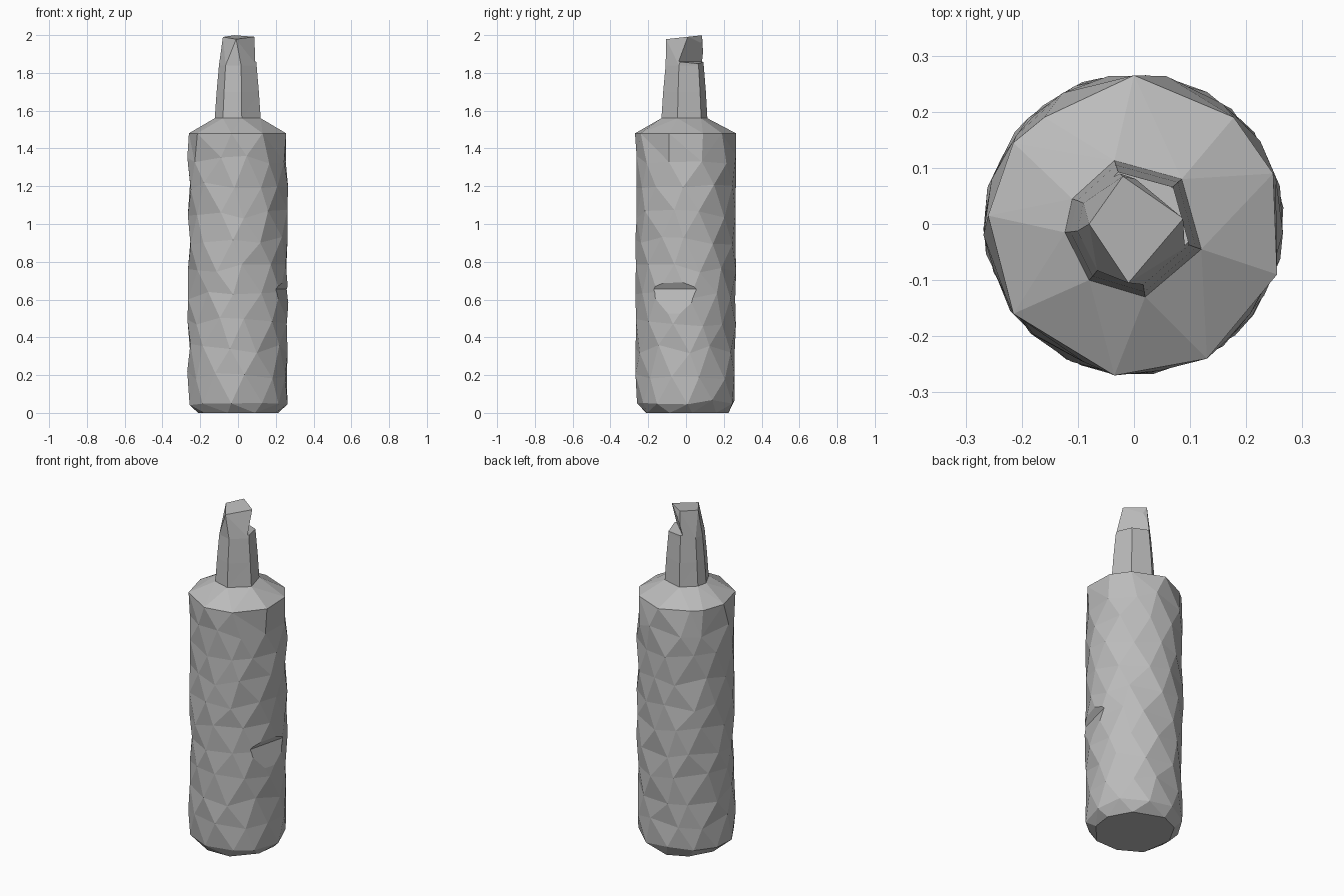
import bpy, bmesh, math, random
from mathutils import Vector

random.seed(4)
TAU = 2 * math.pi

if "Cube" in bpy.data.objects:
    bpy.data.objects.remove(bpy.data.objects["Cube"], do_unlink=True)


def make_material(name, value):
    mat = bpy.data.materials.new(name)
    mat.use_nodes = True
    colour = (value, value, value, 1)
    mat.diffuse_color = colour
    mat.node_tree.nodes["Principled BSDF"].inputs["Base Color"].default_value = colour
    return mat


def angle_of(point):
    return math.atan2(point[1], point[0]) % TAU


def outline(points, z, tilt=0):
    """Ring through given corners, ordered by angle; tilt raises the back."""
    points = sorted(points, key=angle_of)
    return [Vector((x, y, z + tilt * y)) for x, y in points]


def rough_ring(count, radius, z, phase, wobble, lift):
    """Hand-chipped ring: a circle with uneven radius, spacing and height."""
    points = []
    for i in range(count):
        a = TAU * (i + phase + random.uniform(-0.15, 0.15)) / count
        r = radius + random.uniform(-wobble, wobble)
        points.append(Vector((r * math.cos(a), r * math.sin(a),
                              z + random.uniform(-lift, lift))))
    return sorted(points, key=angle_of)


def zip_rings(bm, low, high):
    """Triangle strip between two rings that may differ in corner count."""
    def angles(ring):
        found = [angle_of(v.co) for v in ring]
        return found + [found[0] + TAU]
    a, b = angles(low), angles(high)
    n, m = len(low), len(high)
    i = j = 0
    while i < n or j < m:
        if j == m or (i < n and a[i + 1] < b[j + 1]):
            bm.faces.new((low[i % n], low[(i + 1) % n], high[j % m]))
            i += 1
        else:
            bm.faces.new((low[i % n], high[(j + 1) % m], high[j % m]))
            j += 1


def loft(name, rings, material):
    bm = bmesh.new()
    loops = [[bm.verts.new(p) for p in ring] for ring in rings]
    bm.faces.new(list(reversed(loops[0])))
    for low, high in zip(loops, loops[1:]):
        zip_rings(bm, low, high)
    bm.faces.new(loops[-1])
    bmesh.ops.recalc_face_normals(bm, faces=bm.faces)
    mesh = bpy.data.meshes.new(name)
    bm.to_mesh(mesh)
    bm.free()
    mesh.materials.append(material)
    obj = bpy.data.objects.new(name, mesh)
    bpy.context.collection.objects.link(obj)
    return obj


def notch_cutter(name, profile, heading, material, half=0.4):
    """Wedge: (distance, height) profile swept sideways across a heading."""
    out = Vector((math.cos(heading), math.sin(heading), 0))
    side = Vector((-out.y, out.x, 0))
    bm = bmesh.new()
    for s in (-half, half):
        for d, z in profile:
            bm.verts.new(out * d + side * s + Vector((0, 0, z)))
    bmesh.ops.convex_hull(bm, input=bm.verts)
    bmesh.ops.recalc_face_normals(bm, faces=bm.faces)
    mesh = bpy.data.meshes.new(name)
    bm.to_mesh(mesh)
    bm.free()
    mesh.materials.append(material)
    obj = bpy.data.objects.new(name, mesh)
    bpy.context.collection.objects.link(obj)
    return obj


def carve(target, cutter):
    mod = target.modifiers.new("notch", "BOOLEAN")
    mod.operation = "DIFFERENCE"
    mod.solver = "EXACT"
    mod.object = cutter
    bpy.context.view_layer.objects.active = target
    bpy.ops.object.modifier_apply(modifier=mod.name)
    bpy.data.objects.remove(cutter, do_unlink=True)


grey = make_material("plain grey", 0.5)

# Foot: flat underside with a chipped rim
rings = [rough_ring(9, 0.222, 0, 0.3, 0.008, 0),
         rough_ring(11, 0.262, 0.055, 0, 0.004, 0.015)]

# Body: staggered rings of rough facets
ROWS = 10
for row in range(1, ROWS):
    z = 0.055 + row * 1.425 / ROWS
    rings.append(rough_ring(11, 0.265, z, 0.5 * (row % 2), 0.005, 0.025))

# Shoulder edge
rings.append(outline([(0, .265), (.178, .19), (.248, .09), (.255, -.09), (.13, -.24),
                      (-.035, -.27), (-.215, -.16), (-.26, .015), (-.215, .145),
                      (-.16, .19)], 1.48))

# Neck: tapers from seven sides to a four-cornered tip
neck_base = [(-.11, .045), (-.035, .113), (.085, .08), (.12, -.045),
             (.02, -.13), (-.08, -.1), (-.123, -.015)]
rings.append(outline(neck_base, 1.56))
rings.append(outline([(x * .92, y * .93) for x, y in neck_base], 1.7))
rings.append(outline([(x * .82, y * .83) for x, y in neck_base], 1.84))
rings.append(outline([(.088, .01), (-.02, .085), (-.08, 0), (-.01, -.105)], 1.99, 0.11))

bottle = loft("bottle", rings, grey)

# Chipped notch low on the side, and an undercut near the tip
carve(bottle, notch_cutter("body_notch", [(.236, .655), (.3, .76), (.3, .34)], -0.25, grey))
carve(bottle, notch_cutter("neck_notch", [(.035, 1.86), (.075, 2.02), (.2, 2.02), (.2, 1.83)],
                           0.8, grey, half=0.2))

for face in bottle.data.polygons:
    face.use_smooth = False
